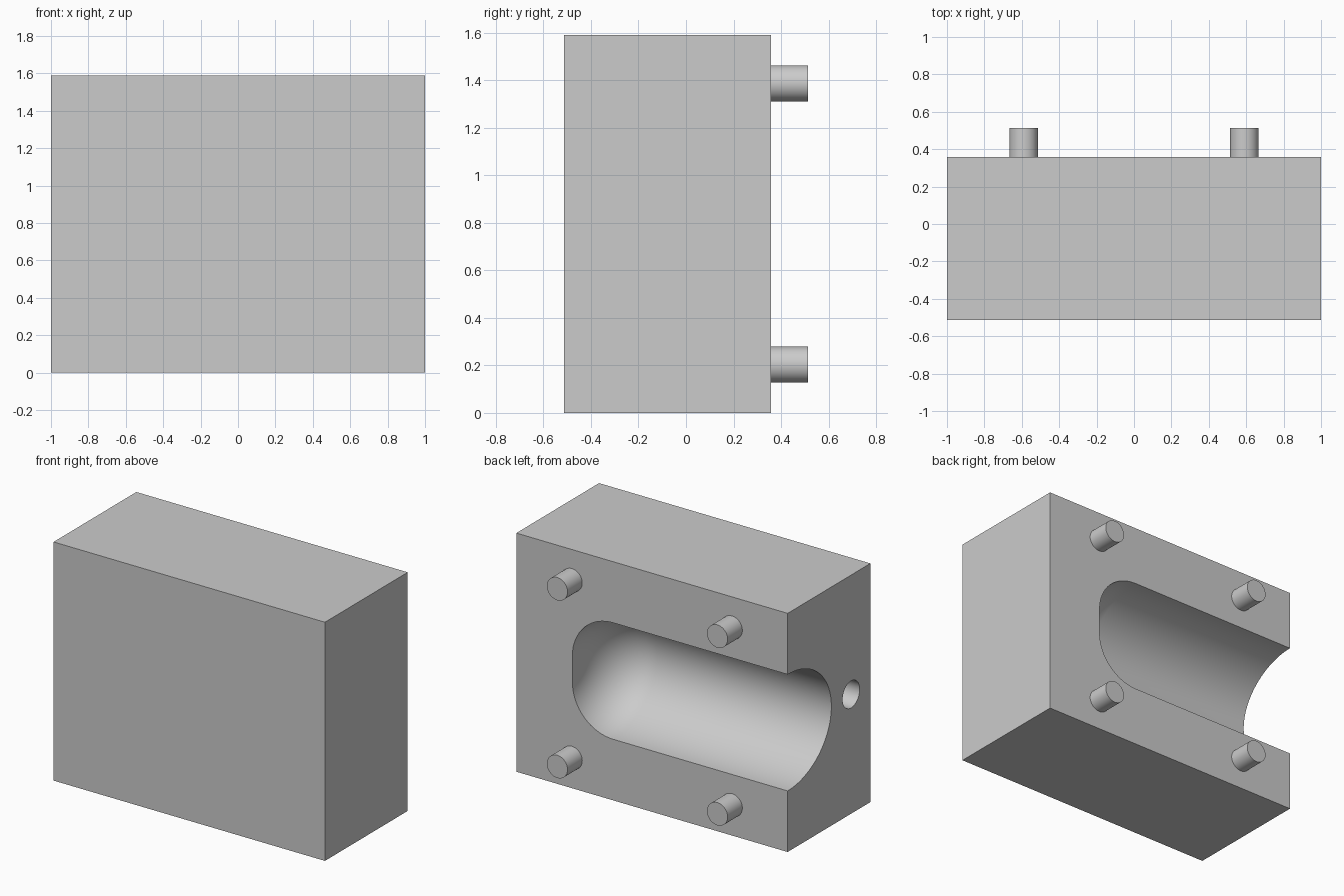
import bpy, bmesh
from math import sin, cos, pi
from mathutils import Matrix

if "Cube" in bpy.data.objects:
    bpy.data.objects.remove(bpy.data.objects["Cube"])

WIDTH, HEIGHT = 2.0, 1.59
FRONT, BACK, PIN_END = -0.513, 0.358, 0.513
MID = HEIGHT / 2

grey = bpy.data.materials.new("plain grey")
grey.use_nodes = True
colour = (0.6, 0.6, 0.6, 1)
grey.diffuse_color = colour
grey.node_tree.nodes["Principled BSDF"].inputs["Base Color"].default_value = colour


def add_object(name, bm):
    bmesh.ops.recalc_face_normals(bm, faces=bm.faces)
    mesh = bpy.data.meshes.new(name)
    bm.to_mesh(mesh)
    bm.free()
    mesh.materials.append(grey)
    obj = bpy.data.objects.new(name, mesh)
    bpy.context.collection.objects.link(obj)
    return obj


def select(obj):
    bpy.ops.object.select_all(action="DESELECT")
    obj.select_set(True)
    bpy.context.view_layer.objects.active = obj


def cylinder(name, radius, length, centre, axis):
    bm = bmesh.new()
    turn = Matrix.Rotation(pi / 2, 4, "X" if axis == "Y" else "Y")
    bmesh.ops.create_cone(bm, cap_ends=True, segments=48, radius1=radius, radius2=radius,
                          depth=length, matrix=Matrix.Translation(centre) @ turn)
    return add_object(name, bm)


def cavity(name, radius, depth, end_x, fillet, steps=16, segments=96):
    """Round-shouldered bore along x, open past the -x end, deeper than it is tall."""
    profile = [(-1.2, radius)]
    for i in range(steps + 1):
        a = pi / 2 * i / steps
        profile.append((end_x - fillet + fillet * sin(a), radius - fillet + fillet * cos(a)))
    bm = bmesh.new()
    rings = []
    for x, r in profile:
        rings.append([bm.verts.new((x, BACK + r * depth / radius * cos(t), MID + r * sin(t)))
                      for t in (2 * pi * k / segments for k in range(segments))])
    for low, high in zip(rings, rings[1:]):
        for k in range(segments):
            n = (k + 1) % segments
            bm.faces.new((low[k], low[n], high[n], high[k]))
    bm.faces.new(rings[0])
    bm.faces.new(rings[-1])
    return add_object(name, bm)


# Main block
bm = bmesh.new()
size = Matrix.Diagonal((WIDTH, BACK - FRONT, HEIGHT, 1))
bmesh.ops.create_cube(bm, size=1, matrix=Matrix.Translation((0, (FRONT + BACK) / 2, MID)) @ size)
block = add_object("mould_block", bm)

# Half cavity in the back and a blind hole in the open end
cutters = [cavity("cavity_cutter", 0.388, 0.46, 0.587, 0.3),
           cylinder("hole_cutter", 0.09, 0.7, (-1.0, -0.31, MID), "X")]
select(block)
for cutter in cutters:
    cutter.hide_render = True
    cut = block.modifiers.new(cutter.name, "BOOLEAN")
    cut.operation, cut.solver, cut.object = "DIFFERENCE", "EXACT", cutter
    bpy.ops.object.modifier_apply(modifier=cut.name)
    bpy.data.objects.remove(cutter)
bpy.ops.object.shade_smooth_by_angle(angle=0.6)

# Four locating pins on the back
for side, x in (("left", 0.59), ("right", -0.59)):
    for level, z in (("upper", MID + 0.592), ("lower", MID - 0.592)):
        pin = cylinder(f"{level}_{side}_pin", 0.076, PIN_END - BACK + 0.02,
                       (x, (BACK + PIN_END - 0.02) / 2, z), "Y")
        select(pin)
        bpy.ops.object.shade_smooth_by_angle(angle=0.6)
